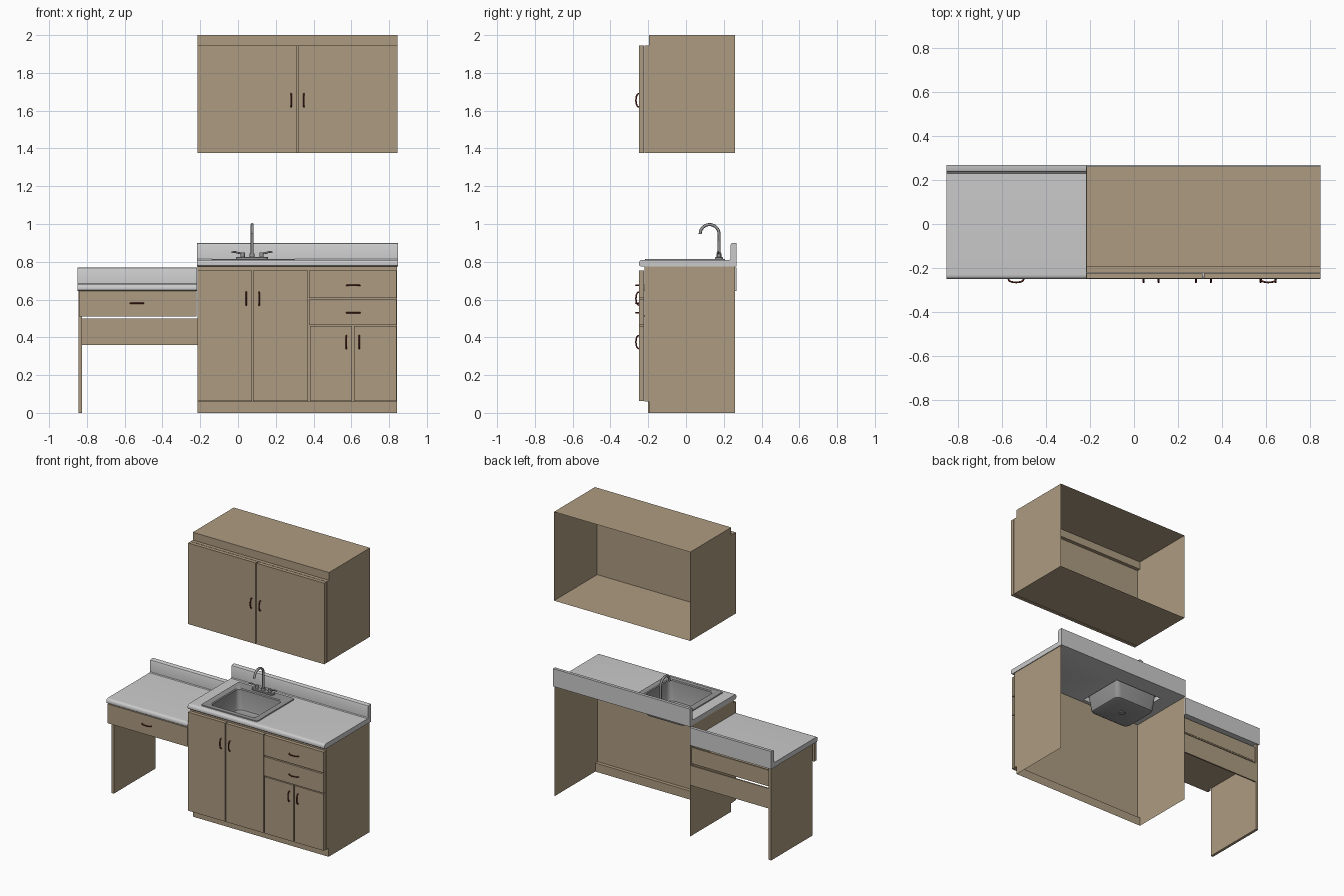
import bpy, bmesh, math
from mathutils import Vector

if "Cube" in bpy.data.objects:
    bpy.data.objects.remove(bpy.data.objects["Cube"])


def material(name, rgb):
    m = bpy.data.materials.new(name)
    m.diffuse_color = (*rgb, 1)
    m.use_nodes = True
    m.node_tree.nodes["Principled BSDF"].inputs["Base Color"].default_value = m.diffuse_color
    return m


WOOD = material("wood", (0.42, 0.33, 0.22))
PULL = material("pull_red", (0.16, 0.03, 0.02))
STEEL = material("steel", (0.3, 0.3, 0.3))


def finish(name, bm, mat=None, smooth=None):
    bmesh.ops.recalc_face_normals(bm, faces=bm.faces)
    me = bpy.data.meshes.new(name)
    bm.to_mesh(me)
    bm.free()
    ob = bpy.data.objects.new(name, me)
    bpy.context.collection.objects.link(ob)
    if mat:
        me.materials.append(mat)
    if smooth:
        activate(ob)
        bpy.ops.object.shade_smooth_by_angle(angle=math.radians(smooth))
    return ob


def activate(ob):
    bpy.ops.object.select_all(action='DESELECT')
    ob.select_set(True)
    bpy.context.view_layer.objects.active = ob


def box(name, x, y, z, mat=None):
    bm = bmesh.new()
    bmesh.ops.create_cube(bm, size=1)
    for v in bm.verts:
        v.co = [r[0] + (c + 0.5) * (r[1] - r[0]) for c, r in zip(v.co, (x, y, z))]
    return finish(name, bm, mat)


def prism(name, profile, x0, x1, mat=None, smooth=None, is_open=None):
    """Extrude a (y, z) profile along x, optionally leaving faces open."""
    bm = bmesh.new()
    f = bm.faces.new([bm.verts.new((x0, y, z)) for y, z in profile])
    new = bmesh.ops.extrude_face_region(bm, geom=[f], use_keep_orig=True)["geom"]
    for v in new:
        if isinstance(v, bmesh.types.BMVert):
            v.co.x = x1
    if is_open:
        gone = [f for f in bm.faces if is_open(f.calc_center_median())]
        bmesh.ops.delete(bm, geom=gone, context='FACES')
    return finish(name, bm, mat, smooth)


def tube(name, pts, radius, mat):
    cu = bpy.data.curves.new(name, 'CURVE')
    cu.dimensions = '3D'
    cu.bevel_depth = radius
    cu.bevel_resolution = 2
    cu.use_fill_caps = True
    sp = cu.splines.new('POLY')
    sp.points.add(len(pts) - 1)
    for p, c in zip(sp.points, pts):
        p.co = (*c, 1)
    sp.use_smooth = True
    cu.materials.append(mat)
    ob = bpy.data.objects.new(name, cu)
    bpy.context.collection.objects.link(ob)
    return ob


def cylinder(name, loc, r, h, mat):
    bm = bmesh.new()
    bmesh.ops.create_cone(bm, cap_ends=True, segments=20, radius1=r, radius2=r, depth=h)
    bmesh.ops.translate(bm, vec=loc, verts=bm.verts)
    return finish(name, bm, mat, 40)


def loft(name, rings, mat, cap_start=False):
    """Bridge rounded rectangles given as (x0, x1, y0, y1, z, corner radius)."""
    bm = bmesh.new()
    loops = []
    for x0, x1, y0, y1, z, r in rings:
        loop = []
        for k, (cx, cy) in enumerate(((x1 - r, y1 - r), (x0 + r, y1 - r),
                                      (x0 + r, y0 + r), (x1 - r, y0 + r))):
            for i in range(5):
                a = math.pi / 2 * (k + i / 4)
                loop.append(bm.verts.new((cx + r * math.cos(a), cy + r * math.sin(a), z)))
        loops.append(loop)
    for a, b in zip(loops, loops[1:]):
        for i in range(len(a)):
            j = (i + 1) % len(a)
            bm.faces.new((a[i], a[j], b[j], b[i]))
    bm.faces.new(loops[-1])
    if cap_start:
        bm.faces.new(loops[0])
    return finish(name, bm, mat, 35)


def pull(name, x, z, vertical):
    """Bowed handle on a door or drawer front."""
    pts = []
    for i in range(11):
        t = math.pi * i / 10
        d = -0.035 * math.cos(t)
        y = -0.246 - 0.019 * math.sin(t) ** 0.7
        pts.append((x, y, z + d) if vertical else (x + d, y, z))
    tube(name, pts, 0.004, PULL)


def countertop(name, x0, x1, z0, z1, z2):
    """Slab with rolled front edge and upturned backsplash."""
    return prism(name, [(-.24, z0), (-.248, z0 + .006), (-.25, z0 + .018), (-.246, z1 - .006),
                        (-.24, z1 - .001), (-.23, z1), (.23, z1), (.235, z1 + .005),
                        (.235, z2 - .014), (.239, z2 - .004), (.248, z2), (.268, z2),
                        (.268, z0)], x0, x1, smooth=40)


FRONT = (-0.248, -0.223)
BACK = 0.26

# Carcasses: open-backed shells
prism("base_carcass", [(-.195, 0), (-.195, .06), (-.22, .06), (-.22, .775), (BACK, .775), (BACK, 0)],
      -.215, .842, WOOD,
      is_open=lambda c: c.y > BACK - .01 or c.z < .001 or c.z > .774)
prism("wall_carcass", [(-.22, 1.375), (-.22, 1.945), (-.195, 1.945), (-.195, 2), (BACK, 2), (BACK, 1.375)],
      -.215, .845, WOOD, is_open=lambda c: c.y > BACK - .01)

# Door and drawer fronts
for name, x0, x1, z0, z1 in (
        ("wall_door_left", -.215, .311, 1.375, 1.945),
        ("wall_door_right", .317, .845, 1.375, 1.945),
        ("sink_door_left", -.215, .074, .062, .755),
        ("sink_door_right", .079, .371, .062, .755),
        ("drawer_top", .377, .84, .609, .755),
        ("drawer_middle", .377, .84, .466, .601),
        ("small_door_left", .381, .604, .062, .46),
        ("small_door_right", .613, .84, .062, .46),
        ("desk_drawer_front", -.842, -.219, .51, .645)):
    box(name, (x0, x1), FRONT, (z0, z1), WOOD)

# Pulls
for name, x, z in (("wall", .315, 1.655), ("sink", .0775, .605), ("small", .608, .375)):
    for side, s in (("left", -1), ("right", 1)):
        pull(f"{name}_pull_{side}", x + s * .034, z, True)
for name, x, z in (("drawer_top", .61, .675), ("drawer_middle", .61, .53), ("desk_drawer", -.535, .58)):
    pull(name + "_pull", x, z, False)

# Desk: side leg, back rail and drawer box
box("desk_leg", (-.845, -.826), (-.2, BACK), (0, .645), WOOD)
box("desk_back_rail", (-.826, -.215), (.25, BACK), (.36, .5), WOOD)
box("desk_drawer_bottom", (-.826, -.219), (-.223, .25), (.51, .518), WOOD)
box("desk_drawer_back", (-.826, -.219), (.242, .252), (.518, .625), WOOD)

# Worktops, with the sink opening cut through the higher one
countertop("desk_worktop", -.85, -.217, .645, .68, .77)
top = countertop("main_worktop", -.217, .847, .775, .81, .9)
cutter = box("sink_cutter", (-.105, .27), (-.195, .145), (.7, .9))
cutter.hide_render = True
mod = top.modifiers.new("sink_opening", 'BOOLEAN')
mod.operation = 'DIFFERENCE'
mod.object = cutter
activate(top)
bpy.ops.object.modifier_apply(modifier=mod.name)
bpy.data.objects.remove(cutter)

# Sink: rim and tapered basin
loft("sink", [(-.14, .3, -.217, .207, .81, .015), (-.138, .298, -.215, .205, .816, .015),
              (-.093, .258, -.183, .133, .816, .02), (-.088, .253, -.178, .128, .81, .025),
              (-.078, .243, -.168, .118, .69, .035), (-.073, .238, -.163, .113, .678, .035),
              (-.06, .225, -.15, .1, .672, .03)], STEEL)
cylinder("drain", (.0825, -.025, .671), .022, .008, STEEL)

# Faucet: deck plate, gooseneck spout and two lever handles
CX, CY = .075, .175
loft("faucet_plate", [(CX - .085, CX + .085, CY - .022, CY + .022, .814, .02),
                      (CX - .085, CX + .085, CY - .022, CY + .022, .822, .02),
                      (CX - .08, CX + .08, CY - .017, CY + .017, .826, .016)], STEEL, True)
neck = [(CX, CY, .82), (CX, CY, .9)]
neck += [(CX, CY - .05 + .05 * math.cos(a), .947 + .05 * math.sin(a))
         for a in (math.pi * i / 14 for i in range(15))]
tube("faucet_spout", neck, .008, STEEL)
cylinder("spout_collar", (CX, CY, .834), .013, .02, STEEL)
for side, s in (("left", -1), ("right", 1)):
    x = CX + s * .05
    cylinder(f"tap_post_{side}", (x, CY, .836), .011, .024, STEEL)
    tube(f"tap_lever_{side}", [(x, CY, .844), (x + s * .02, CY - .003, .846),
                               (x + s * .04, CY - .006, .852), (x + s * .058, CY - .008, .85)],
         .005, STEEL)
